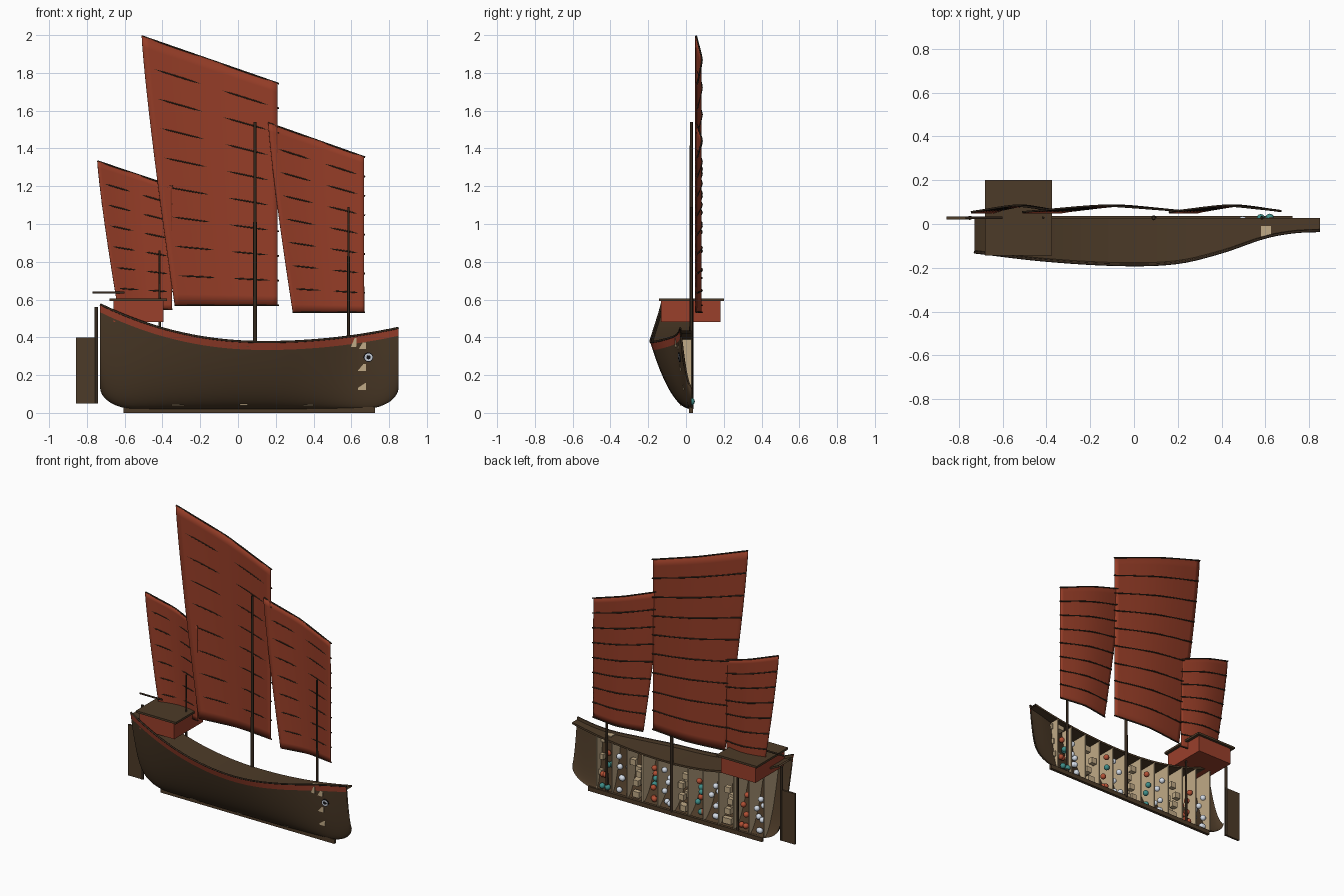
import bpy, bmesh, math, random
from mathutils import Vector

if "Cube" in bpy.data.objects:
    bpy.data.objects.remove(bpy.data.objects["Cube"])
random.seed(4)
C = 0.028                       # y of the cut plane (ship's centreline)
X0, X1 = -0.73, 0.85            # hull ends


def mat(name, r, g, b):
    m = bpy.data.materials.new(name)
    m.diffuse_color = (r, g, b, 1)
    m.use_nodes = True
    m.node_tree.nodes["Principled BSDF"].inputs["Base Color"].default_value = m.diffuse_color
    return m


WOOD = mat("hull brown", 0.073, 0.043, 0.021)
DARK = mat("dark spar", 0.034, 0.021, 0.012)
SAIL = mat("sail rust", 0.30, 0.046, 0.020)
RED = mat("painted red", 0.32, 0.05, 0.024)
TAN = mat("pale timber", 0.53, 0.40, 0.24)
WHITE = mat("porcelain white", 0.70, 0.76, 0.85)
TEAL = mat("teal glaze", 0.05, 0.27, 0.25)
CLAY = mat("clay red", 0.45, 0.08, 0.035)
BLACK = mat("black", 0.008, 0.008, 0.01)


def finish(name, bm, *mats, smooth=False):
    bmesh.ops.recalc_face_normals(bm, faces=bm.faces)
    me = bpy.data.meshes.new(name)
    bm.to_mesh(me)
    bm.free()
    for m in mats:
        me.materials.append(m)
    ob = bpy.data.objects.new(name, me)
    bpy.context.collection.objects.link(ob)
    if smooth:
        for p in me.polygons:
            p.use_smooth = True
    return ob


def box(name, m, x0, x1, y0, y1, z0, z1):
    bm = bmesh.new()
    bmesh.ops.create_cube(bm, size=1)
    for v in bm.verts:
        v.co = ((x0 + x1) / 2 + v.co.x * (x1 - x0), (y0 + y1) / 2 + v.co.y * (y1 - y0),
                (z0 + z1) / 2 + v.co.z * (z1 - z0))
    return finish(name, bm, m)


def tube(name, m, pts, r, r_end=None):
    cu = bpy.data.curves.new(name, "CURVE")
    cu.dimensions = "3D"
    cu.bevel_depth = r
    cu.bevel_resolution = 2
    cu.use_fill_caps = True
    sp = cu.splines.new("POLY")
    sp.points.add(len(pts) - 1)
    for i, p in enumerate(pts):
        sp.points[i].co = (*p, 1)
        sp.points[i].radius = 1 + ((r_end or r) / r - 1) * i / (len(pts) - 1)
    cu.materials.append(m)
    ob = bpy.data.objects.new(name, cu)
    bpy.context.collection.objects.link(ob)
    return ob


def grid(name, rows, mats, pick=None, smooth=True):
    bm = bmesh.new()
    vs = [[bm.verts.new(p) for p in row] for row in rows]
    for i in range(len(rows) - 1):
        for j in range(len(rows[0]) - 1):
            f = bm.faces.new((vs[i][j], vs[i + 1][j], vs[i + 1][j + 1], vs[i][j + 1]))
            f.material_index = pick(j) if pick else 0
    return finish(name, bm, *mats, smooth=smooth)


# Hull lines: sheer height, bottom height and half breadth along x
def sheer(x):
    d = x - 0.15
    return 0.375 + (0.2 * (-d / 0.88) ** 2.15 if d < 0 else 0.075 * (d / 0.7) ** 2)


def bottom(x):
    k = max(0, 1 - min(x - X0, X1 - x) / 0.19)
    return 0.02 + 0.115 * (1 - math.sqrt(max(0, 1 - k * k)))


BEAM = [(-0.73, .16), (-0.4, .198), (-0.05, .218), (.2, .208), (.4, .16), (.6, .092), (.73, .068), (.85, .062)]


def beam(x):
    for i in range(len(BEAM) - 1):
        (a, p), (b, q) = BEAM[i], BEAM[i + 1]
        if x <= b + 1e-6:
            sl = lambda k: ((BEAM[min(k + 1, 7)][1] - BEAM[max(k - 1, 0)][1]) /
                            (BEAM[min(k + 1, 7)][0] - BEAM[max(k - 1, 0)][0]))
            t, h = (x - a) / (b - a), b - a
            return ((2*t**3 - 3*t*t + 1) * p + (t**3 - 2*t*t + t) * h * sl(i) +
                    (3*t*t - 2*t**3) * q + (t**3 - t*t) * h * sl(i + 1))
    return BEAM[-1][1]


def side_y(x, z, inset=0.0):
    t = max(0, min(1, (z - bottom(x)) / (sheer(x) - bottom(x))))
    return C - max(0, beam(x) * math.sqrt(t) - inset)


def section(x, inset=0.0, drop=0.0, n=14, band=0.042):
    lo = bottom(x) + inset
    hi = sheer(x) - drop
    zs = [lo + (hi - band - lo) * (i / n) ** 2 for i in range(n + 1)] + [hi]
    return [(x, side_y(x, z, inset), z) for z in zs]


N = 56
XS = [(X0 + X1) / 2 - (X1 - X0) / 2 * math.cos(math.pi * i / N) for i in range(N + 1)]
grid("hull_planking", [section(x) for x in XS], [WOOD, RED], lambda j: 1 if j == 14 else 0)
grid("hull_lining", [section(x, 0.009) for x in XS], [WOOD])
tube("gunwale_rail", DARK, [(x, C - beam(x) + 0.003, sheer(x)) for x in XS], 0.006)

# Deck, a closed strip under the sheer
rows = []
for x in XS:
    z = sheer(x) - 0.014
    yo = side_y(x, z, 0.004)
    rows.append([(x, C, z), (x, yo, z), (x, yo, z - 0.013), (x, C, z - 0.013), (x, C, z)])
grid("deck", rows, [WOOD], smooth=False)
box("keel", WOOD, -0.605, 0.725, C - 0.012, C + 0.008, 0, 0.03)

# Bulkheads across the hold
WALLS = [-0.62 + 1.28 * i / 11 for i in range(12)]
for i, x in enumerate(WALLS):
    sec = section(x, 0.006, 0.026)
    bm = bmesh.new()
    ring = [(x, C, sec[0][2])] + sec[1:] + [(x, C, sec[-1][2])]
    f = bm.faces.new([bm.verts.new(p) for p in ring])
    ex = bmesh.ops.extrude_face_region(bm, geom=[f])
    for v in ex["geom"]:
        if isinstance(v, bmesh.types.BMVert):
            v.co.x += 0.008
    finish(f"bulkhead_{i + 1}", bm, TAN)


# Cargo: each bay holds crates, porcelain or mixed jars
def ball(name, m, p, r):
    bm = bmesh.new()
    bmesh.ops.create_uvsphere(bm, u_segments=12, v_segments=8, radius=r)
    bmesh.ops.translate(bm, vec=Vector(p), verts=bm.verts)
    finish(name, bm, m, smooth=True)


for i in range(11):
    xm = WALLS[i] + 0.062
    kind = (i + 1) % 3
    for level in range(4):
        z = 0.06 + 0.072 * level
        for k in range(2 if level < 3 else 1):
            x = xm + random.uniform(-0.028, 0.028)
            room = C - side_y(x, z, 0.03)
            y = C - min(room, 0.022 + 0.055 * k + random.uniform(0, 0.02))
            if kind == 0:
                s = 0.02
                box("cargo_crate", TAN, x - s, x + s, y - s * 0.8, y + s * 0.8, z - s, z + s)
            else:
                m = WHITE if kind == 1 else random.choice((TEAL, CLAY))
                ball("cargo_jar", m, (x, y, z), 0.019)
# Forward crates that touch the planking and the deck
for z in (0.14, 0.24, 0.355):
    y = side_y(0.655, z)
    box("bow_crate", TAN, 0.634, 0.677, y - 0.001, y + 0.03, z - 0.018, z + 0.018)
box("deck_crate", TAN, 0.58, 0.627, -0.058, -0.01, 0.35, sheer(0.6) - 0.010)

# Painted eye on the bow
ex, ez = 0.69, 0.295
ey = side_y(ex, ez)
nx = (side_y(ex + 0.02, ez) - side_y(ex - 0.02, ez)) / 0.04
nz = (side_y(ex, ez + 0.02) - side_y(ex, ez - 0.02)) / 0.04
nrm = Vector((nx, -1, nz)).normalized()
for name, m, r, d in (("eye_rim", BLACK, .025, .006), ("eye_white", WHITE, .021, .008), ("eye_pupil", BLACK, .011, .009)):
    bm = bmesh.new()
    bmesh.ops.create_cone(bm, cap_ends=True, segments=24, radius1=r, radius2=r, depth=d)
    ob = finish(name, bm, m)
    ob.rotation_euler = nrm.to_track_quat("Z", "Y").to_euler()
    ob.location = Vector((ex, ey, ez)) + nrm * d * 0.4

# Stern cabin
box("cabin", RED, -0.66, -0.395, C - 0.16, C + 0.155, 0.48, 0.592)
box("cabin_roof", WOOD, -0.68, -0.375, C - 0.171, C + 0.172, 0.592, 0.606)

# Rudder with stock and tiller
box("rudder_blade", WOOD, -0.857, -0.742, C - 0.007, C + 0.007, 0.05, 0.40)
tube("rudder_stock", DARK, [(-0.75, C, 0.05), (-0.75, C, 0.56)], 0.010)
tube("tiller", DARK, [(-0.77, C, 0.637), (-0.6, C, 0.637)], 0.006)

# Masts
for name, x, top, r in (("main", 0.09, 1.54, .012), ("fore", 0.585, 1.09, .009), ("mizzen", -0.415, 0.86, .008)):
    tube(name + "_mast", DARK, [(x, C, 0.02), (x, C, top)], r, r * 0.65)


# Battened sails: top-left, bottom-left, luff x, foot z, luff top z, panels
def sail(name, xt, zt, xb, xl, zb, zl, panels):
    def point(u, v, off=0.0):
        left = xt + (xb - xt) * (1 - v) ** 1.2
        top = zt + (zl - zt) * u
        y = 0.05 + 0.006 * u + 0.027 * math.sin(math.pi * u)
        return (left + (xl - left) * u, y + off, zb + (top - zb) * v)
    U = [i / 20 for i in range(21)]
    ob = grid(name + "_sail", [[point(u, j / 24) for u in U] for j in range(25)], [SAIL])
    md = ob.modifiers.new("thickness", "SOLIDIFY")
    md.thickness = 0.004
    md.offset = 0
    for k in range(panels + 1):
        # battens lie on the back and press through at the quarter points
        pts = [point(u * 1.01, k / panels, 0.0045 - 0.0045 * abs(math.sin(2 * math.pi * u))) for u in U]
        tube(f"{name}_batten_{k + 1}", DARK, pts, 0.0045)


sail("main", -0.51, 1.995, -0.335, 0.21, 0.57, 1.745, 9)
sail("fore", 0.16, 1.535, 0.29, 0.668, 0.533, 1.355, 8)
sail("mizzen", -0.745, 1.333, -0.635, -0.35, 0.548, 1.20, 7)
